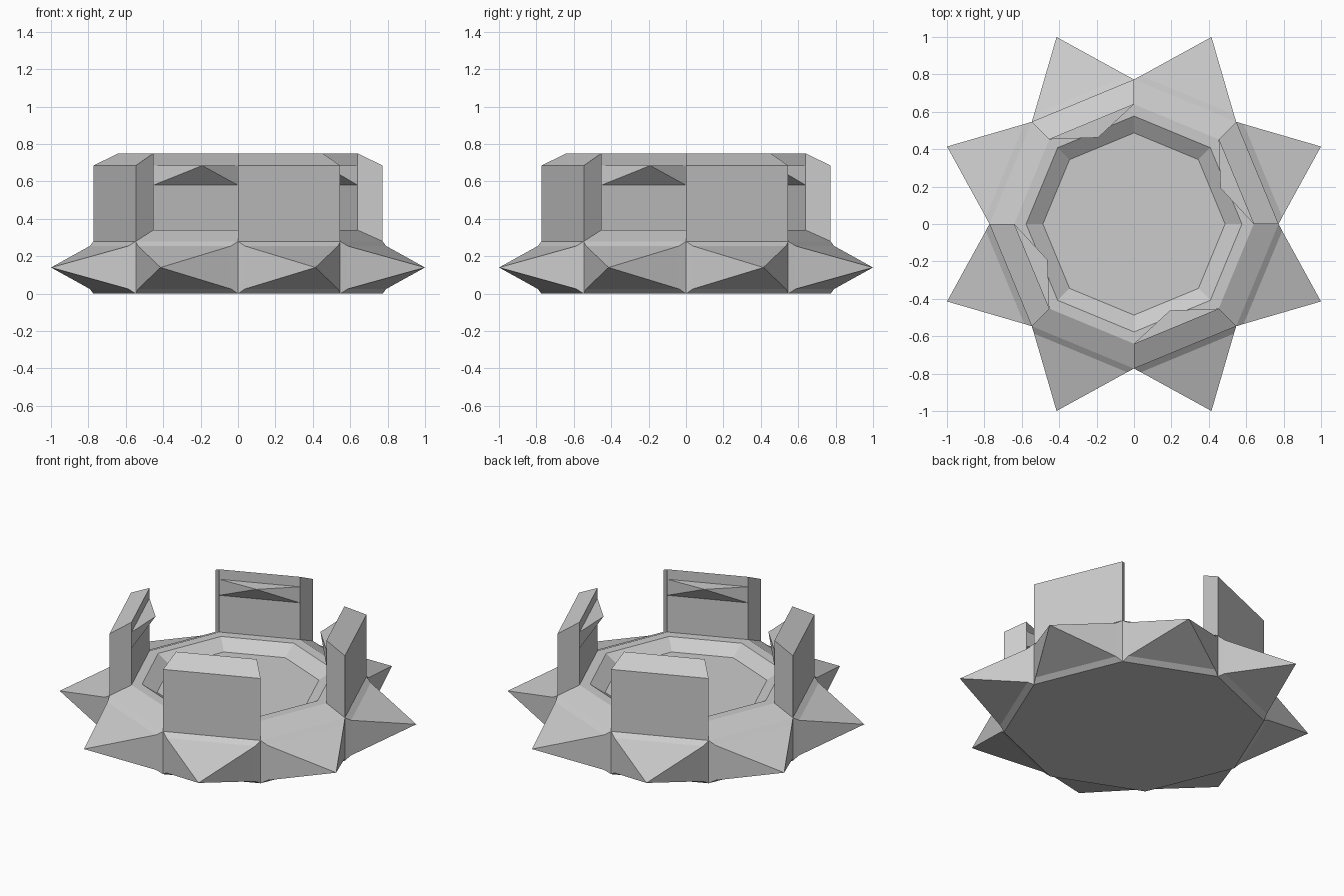
import bpy, bmesh
from math import sin, cos, pi
from mathutils import Vector

if "Cube" in bpy.data.objects:
    bpy.data.objects.remove(bpy.data.objects["Cube"])

R_OUT, R_IN = 0.773, 0.64      # outer body and rim corner radii
Z_SIDE, Z_RIM = 0.28, 0.34


def corner(i, r, z):
    a = i * pi / 4
    return Vector((r * cos(a), r * sin(a), z))


def finish(name, bm):
    bmesh.ops.remove_doubles(bm, verts=bm.verts, dist=1e-5)
    bmesh.ops.recalc_face_normals(bm, faces=bm.faces)
    mesh = bpy.data.meshes.new(name)
    bm.to_mesh(mesh)
    bm.free()
    obj = bpy.data.objects.new(name, mesh)
    bpy.context.collection.objects.link(obj)
    return obj


def add_face(bm, *points):
    bm.faces.new([bm.verts.new(p) for p in points])


# Octagonal dish: bottom, bevelled rim, shallow bowl and eight spikes
bm = bmesh.new()
profile = [(R_OUT, Z_SIDE), (R_IN, Z_RIM), (0.577, Z_RIM), (0.487, 0.28)]
add_face(bm, *[corner(i, R_OUT, 0) for i in range(8)])
add_face(bm, *[corner(i, *profile[-1]) for i in range(8)])
for i in range(8):
    for p, q in zip(profile, profile[1:]):
        add_face(bm, corner(i, *p), corner(i + 1, *p), corner(i + 1, *q), corner(i, *q))
    # each side is inset slightly outwards, then drawn to a point
    side = [corner(i, R_OUT, 0), corner(i + 1, R_OUT, 0),
            corner(i + 1, R_OUT, Z_SIDE), corner(i, R_OUT, Z_SIDE)]
    mid = sum(side, Vector()) / 4
    out = Vector((mid.x, mid.y, 0)).normalized()
    tip = out * 1.082 + Vector((0, 0, 0.14))
    inset = []
    for p in side:
        d = p - mid
        inset.append(mid + Vector((d.x * 0.91, d.y * 0.91, d.z * 0.82)) + out * 0.032)
    for k in range(4):
        n = (k + 1) % 4
        add_face(bm, side[k], side[n], inset[n], inset[k])
        add_face(bm, inset[k], inset[n], tip)
finish("spiked_dish", bm)


# Upright prong on one side of the octagon, with a wedge hook facing inwards
def prong(name, i):
    bm = bmesh.new()
    levels = [(R_OUT, Z_SIDE), (R_OUT, 0.685), (R_IN, 0.75),
              (R_IN, 0.685), (R_IN, 0.58), (R_IN, Z_RIM)]
    a = [corner(i, *p) for p in levels]
    b = [corner(i + 1, *p) for p in levels]
    add_face(bm, *a)
    add_face(bm, *b)
    for k in range(6):
        n = (k + 1) % 6
        if k != 3:
            add_face(bm, a[k], a[n], b[n], b[k])
    mid = (a[3] + b[3]) / 2
    tip = mid - Vector((mid.x, mid.y, 0)).normalized() * 0.091
    hook = [a[3], a[4], b[4], b[3]]
    for k in range(4):
        add_face(bm, hook[k], hook[(k + 1) % 4], tip)
    finish(name, bm)


for name, i in (("right_prong", 0), ("back_prong", 2), ("left_prong", 4), ("front_prong", 6)):
    prong(name, i)
